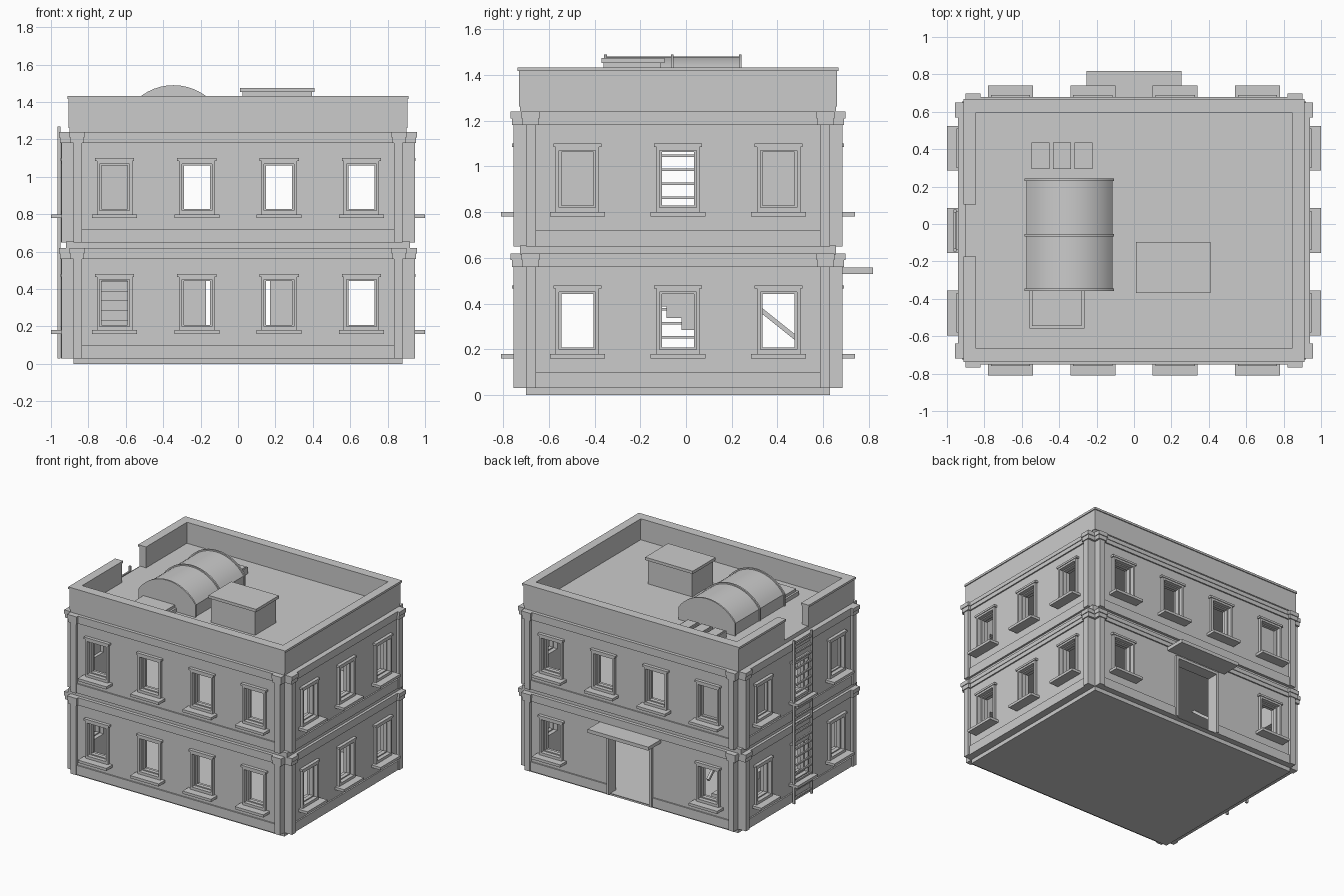
import bpy, bmesh, math
from mathutils import Matrix, Vector

cube = bpy.data.objects.get("Cube")
if cube:
    bpy.data.objects.remove(cube)

# One plain grey for the whole building
grey = bpy.data.materials.new("stone_grey")
grey.use_nodes = True
grey.diffuse_color = (0.6, 0.6, 0.6, 1)
grey.node_tree.nodes["Principled BSDF"].inputs["Base Color"].default_value = (0.6, 0.6, 0.6, 1)

CY = -0.035                                    # middle of the building in y
STOREY = 0.62
# side: turn in quarters, face distance, half width, window centres
SIDES = {
    "front": (0, 0.715, 0.88, (-0.66, -0.22, 0.22, 0.66)),
    "left": (1, 0.94, 0.665, (-0.44, 0, 0.44)),
    "back": (2, 0.715, 0.88, (-0.66, -0.22, 0.22, 0.66)),
    "right": (3, 0.94, 0.665, (-0.44, 0, 0.44)),
}


def finish(name, bm, matrix=Matrix()):
    bmesh.ops.recalc_face_normals(bm, faces=bm.faces)
    mesh = bpy.data.meshes.new(name)
    bm.to_mesh(mesh)
    bm.free()
    mesh.transform(matrix)
    mesh.materials.append(grey)
    obj = bpy.data.objects.new(name, mesh)
    bpy.context.scene.collection.objects.link(obj)
    return obj


def add_box(bm, x, y, z):
    size = [b - a for a, b in (x, y, z)]
    mid = [(a + b) / 2 for a, b in (x, y, z)]
    bmesh.ops.create_cube(bm, size=1, matrix=Matrix.Translation(mid) @ Matrix.Diagonal((*size, 1)))


def box(name, x, y, z):
    bm = bmesh.new()
    add_box(bm, x, y, z)
    return finish(name, bm)


def side_matrix(side):
    return Matrix.Translation((0, CY, 0)) @ Matrix.Rotation(SIDES[side][0] * math.pi / 2, 4, "Z")


def side_boxes(name, side, boxes):
    """Boxes as (u range, outward range from the face, z range)."""
    bm = bmesh.new()
    face = SIDES[side][1]
    for u, d, z in boxes:
        add_box(bm, u, (-face - d[1], -face - d[0]), z)
    return finish(name, bm, side_matrix(side))


def wall(name, side, z0, z1, openings):
    """Wall sheet with rectangular holes, thickened inwards."""
    face, half = SIDES[side][1:3]
    us = sorted({-half, half, *(v for o in openings for v in o[:2])})
    zs = sorted({z0, z1, *(v for o in openings for v in o[2:])})
    bm = bmesh.new()
    for a, b in zip(us, us[1:]):
        for c, d in zip(zs, zs[1:]):
            u, z = (a + b) / 2, (c + d) / 2
            if not any(o[0] < u < o[1] and o[2] < z < o[3] for o in openings):
                bm.faces.new([bm.verts.new((p, 0.015 - face, q)) for p, q in ((a, c), (b, c), (b, d), (a, d))])
    bmesh.ops.remove_doubles(bm, verts=bm.verts, dist=0.0001)
    obj = finish(name, bm)
    for poly in obj.data.polygons:
        if poly.normal.y > 0:
            poly.flip()
    obj.data.transform(side_matrix(side))
    mod = obj.modifiers.new("thickness", "SOLIDIFY")
    mod.thickness, mod.offset = 0.07, -1


def ring(u, half, inner, z0, z1, edge, d):
    """Four bars of a window frame."""
    return [((u - half, u - inner), d, (z0, z1)), ((u + inner, u + half), d, (z0, z1)),
            ((u - inner, u + inner), d, (z0, z0 + edge)), ((u - inner, u + inner), d, (z1 - edge, z1))]


def window(side, u, base):
    bars = ring(u, 0.095, 0.08, base + 0.15, base + 0.44, 0.02, (-0.04, 0.005))
    bars += ring(u, 0.085, 0.07, base + 0.165, base + 0.425, 0.013, (-0.055, -0.025))
    bars += [((u - 0.105, u + 0.105), (-0.04, 0.01), (base + 0.435, base + 0.45)),
             ((u - 0.12, u + 0.12), (-0.05, 0.06), (base + 0.13, base + 0.15))]
    side_boxes(side + "_window", side, bars)


# Foundation, floor and roof slabs
box("foundation", (-0.88, 0.88), (CY - 0.665, CY + 0.665), (0, 0.035))
box("upper_floor", (-0.92, 0.92), (CY - 0.69, CY + 0.69), (0.615, 0.655))
box("roof_slab", (-0.9, 0.9), (CY - 0.69, CY + 0.69), (1.235, 1.27))

# Storeys: walls, bands, pilasters and windows
DOOR = 0.17
for side, (turn, face, half, centres) in SIDES.items():
    for storey in range(2):
        base = 0.03 + storey * STOREY
        has_door = side == "back" and storey == 0
        spots = [u for u in centres if not (has_door and abs(u) < 0.3)]
        holes = [(u - 0.08, u + 0.08, base + 0.17, base + 0.42) for u in spots]
        if has_door:
            holes.append((-DOOR, DOOR, base + 0.005, base + 0.46))
        wall(side + "_wall", side, base, base + 0.59, holes)
        for u in spots:
            window(side, u, base)
        bands = [((-half, half), (-0.04, -0.005), (base + 0.53, base + 0.56)),
                 ((-half, half), (-0.04, 0), (base + 0.56, base + 0.59))]
        spans = [(-half, -DOOR), (DOOR, half)] if has_door else [(-half, half)]
        bands += [(s, (-0.04, -0.005), (base, base + 0.07)) for s in spans]
        side_boxes(side + "_bands", side, bands)
        posts = []
        for s in (-1, 1):
            for a, b, out, lo, hi in ((half - 0.045, half, 0.005, 0, 0.57),
                                      (half - 0.055, half + 0.015, 0.012, 0.53, 0.56),
                                      (half - 0.06, half + 0.02, 0.018, 0.56, 0.59)):
                posts.append((sorted((s * a, s * b)), (-0.08, out), (base + lo, base + hi)))
        side_boxes(side + "_pilasters", side, posts)

    # Parapet with coping, open where the ladder arrives
    end = 0.905 if turn % 2 == 0 else 0.695
    gap = 0.145 if side == "right" else 0
    runs = [(-end, -gap), (gap, end)] if gap else [(-end, end)]
    low, high = (-0.08, -0.02) if turn % 2 == 0 else (-0.09, -0.035)
    parapet = []
    for a, b in runs:
        parapet += [((a, b), (low, high), (1.262, 1.42)),
                    ((a - 0.007, b + 0.007), (low - 0.005, high + 0.007), (1.417, 1.433))]
    side_boxes(side + "_parapet", side, parapet)

# Back doorway frame and canopy
side_boxes("door_frame", "back", [((-0.19, -DOOR), (-0.07, 0.005), (0.03, 0.51)),
                                  ((DOOR, 0.19), (-0.07, 0.005), (0.03, 0.51)),
                                  ((-0.19, 0.19), (-0.07, 0.005), (0.49, 0.51))])
side_boxes("door_canopy", "back", [((-0.255, 0.255), (-0.04, 0.137), (0.53, 0.557))])

# Closed shutters on the upper right-hand corner
side_boxes("back_shutter", "back", [((0.58, 0.74), (-0.06, -0.045), (0.82, 1.07))])
for u in (-0.44, 0.44):
    side_boxes("right_shutter", "right", [((u - 0.08, u + 0.08), (-0.06, -0.045), (0.82, 1.07))])

# Inside stair with handrail
for i in range(11):
    top = 0.08 + i * 0.052
    y = 0.5 - i * 0.065
    box("stair_step", (-0.78, -0.52), (y - 0.065, y), (max(0.03, top - 0.16), top))
run = Vector((0, -0.7, 0.56))
bm = bmesh.new()
add_box(bm, (-0.01, 0.01), (-run.length / 2, run.length / 2), (-0.01, 0.01))
finish("stair_handrail", bm, Matrix.Translation((-0.52, 0.13, 0.53))
       @ Matrix.Rotation(-math.atan2(0.56, 0.7), 4, "X"))

# Ladder on the right wall
for y in (-0.14, 0.07):
    box("ladder_rail", (-0.966, -0.95), (y - 0.008, y + 0.008), (0.03, 1.27))
for i in range(20):
    z = 0.07 + i * 0.061
    box("ladder_rung", (-0.964, -0.952), (-0.14, 0.07), (z - 0.006, z + 0.006))


# Vaulted skylight with ribs
def vault(name, radius, y0, y1):
    centre = Vector((-0.345, 0, 1.2))
    reach = math.asin(0.235 / 0.285)
    points = [Vector((centre.x + radius * math.sin(t), y0, centre.z + radius * math.cos(t)))
              for t in (reach * (i / 8 - 1) for i in range(17))]
    points += [Vector((points[-1].x, y0, 1.265)), Vector((points[0].x, y0, 1.265))]
    bm = bmesh.new()
    section = bm.faces.new([bm.verts.new(p) for p in points])
    new = bmesh.ops.extrude_face_region(bm, geom=[section])["geom"]
    bmesh.ops.translate(bm, vec=(0, y1 - y0, 0), verts=[v for v in new if isinstance(v, bmesh.types.BMVert)])
    obj = finish(name, bm)
    bpy.ops.object.select_all(action="DESELECT")
    obj.select_set(True)
    bpy.context.view_layer.objects.active = obj
    bpy.ops.object.shade_smooth_by_angle(angle=math.radians(30))


vault("skylight_vault", 0.28, -0.35, 0.235)
for y in (-0.352, -0.06, 0.237):
    vault("skylight_rib", 0.29, y - 0.006, y + 0.006)

# Roof hatch and low roof vents
box("roof_hatch", (0.025, 0.395), (-0.36, -0.11), (1.265, 1.455))
box("roof_hatch_lid", (0.01, 0.41), (-0.37, -0.095), (1.453, 1.475))
for x in (-0.5, -0.385, -0.27):
    box("back_vent", (x - 0.048, x + 0.048), (0.295, 0.435), (1.265, 1.32))
    box("back_vent_top", (x - 0.04, x + 0.04), (0.305, 0.425), (1.32, 1.325))
box("front_vent", (-0.56, -0.265), (-0.56, -0.35), (1.265, 1.3))
box("front_vent_top", (-0.545, -0.28), (-0.545, -0.35), (1.3, 1.32))
